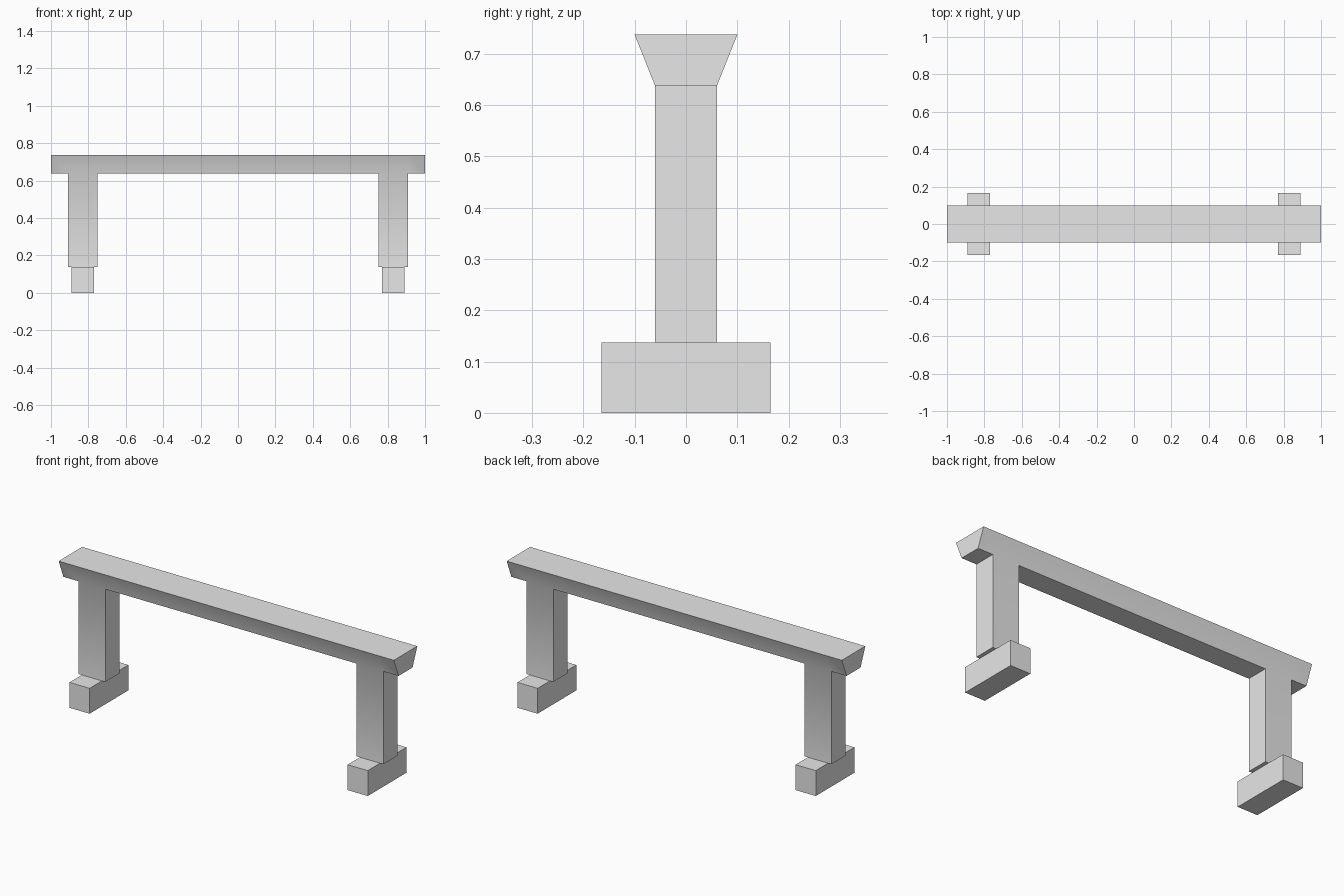
import bpy, bmesh, math

cube = bpy.data.objects.get("Cube")
if cube:
    bpy.data.objects.remove(cube, do_unlink=True)

# Single plain grey
grey = bpy.data.materials.new("plain_grey")
grey.use_nodes = True
grey.diffuse_color = (0.8, 0.8, 0.8, 1)
grey.node_tree.nodes["Principled BSDF"].inputs["Base Color"].default_value = (0.8, 0.8, 0.8, 1)

FOOT_TOP, LEG_TOP, TOP = 0.137, 0.637, 0.737
LEG_IN, LEG_OUT = 0.75, 0.91


def add_object(name, bm):
    bmesh.ops.recalc_face_normals(bm, faces=bm.faces)
    mesh = bpy.data.meshes.new(name)
    bm.to_mesh(mesh)
    bm.free()
    mesh.materials.append(grey)
    obj = bpy.data.objects.new(name, mesh)
    bpy.context.collection.objects.link(obj)
    return obj


# Flared top beam: one cross-section repeated at each station along x
section = [(-0.06, LEG_TOP), (0.06, LEG_TOP), (0.1, TOP), (-0.1, TOP)]
stations = [-1, -LEG_OUT, -LEG_IN, LEG_IN, LEG_OUT, 1]
bm = bmesh.new()
rings = [[bm.verts.new((x, y, z)) for y, z in section] for x in stations]
bottoms = []
for a, b in zip(rings, rings[1:]):
    for i in range(4):
        j = (i + 1) % 4
        face = bm.faces.new((a[i], a[j], b[j], b[i]))
        if i == 0:
            bottoms.append(face)
bm.faces.new(rings[0])
bm.faces.new(rings[-1])
bmesh.ops.recalc_face_normals(bm, faces=bm.faces)

# Legs pulled down out of the beam underside
legs = bmesh.ops.extrude_discrete_faces(bm, faces=[bottoms[1], bottoms[3]])["faces"]
for face in legs:
    for v in face.verts:
        v.co.z = FOOT_TOP
frame = add_object("beam_and_legs", bm)
bpy.ops.object.select_all(action="DESELECT")
frame.select_set(True)
bpy.context.view_layer.objects.active = frame
bpy.ops.object.shade_smooth_by_angle(angle=math.radians(30))

# Feet: blocks running front to back under each leg
for name, side in (("left_foot", 1), ("right_foot", -1)):
    bm = bmesh.new()
    bmesh.ops.create_cube(bm, size=1)
    bmesh.ops.scale(bm, vec=(0.12, 0.33, FOOT_TOP), verts=bm.verts)
    bmesh.ops.translate(bm, vec=(side * 0.83, 0, FOOT_TOP / 2), verts=bm.verts)
    add_object(name, bm)
